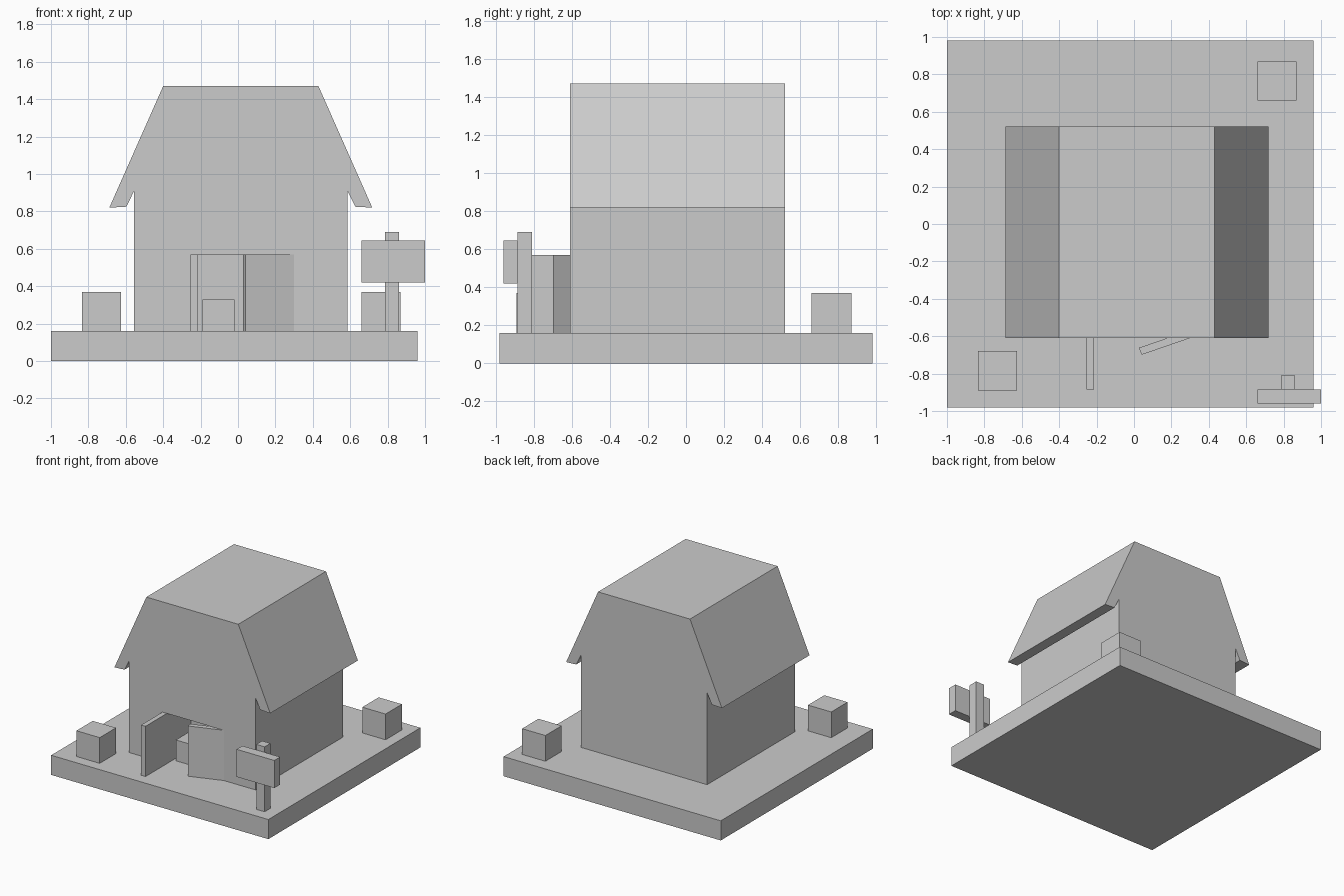
import bpy
import bmesh
from math import radians
from mathutils import Matrix, Vector

cube = bpy.data.objects.get("Cube")
if cube:
    bpy.data.objects.remove(cube, do_unlink=True)

GROUND = 0.16      # top of the ground slab
DOOR_TOP = 0.57
FRONT, BACK = -0.61, 0.52

grey = bpy.data.materials.new("plain_grey")
grey.use_nodes = True
colour = (0.6, 0.6, 0.6, 1)
grey.diffuse_color = colour
grey.node_tree.nodes["Principled BSDF"].inputs["Base Color"].default_value = colour


def finish(name, bm):
    bmesh.ops.recalc_face_normals(bm, faces=bm.faces)
    mesh = bpy.data.meshes.new(name)
    bm.to_mesh(mesh)
    bm.free()
    mesh.materials.append(grey)
    obj = bpy.data.objects.new(name, mesh)
    bpy.context.collection.objects.link(obj)
    return obj


def box(name, x, y, z):
    """Box spanning the given (low, high) ranges."""
    bm = bmesh.new()
    bmesh.ops.create_cube(bm, size=1)
    spans = (x, y, z)
    bmesh.ops.scale(bm, vec=[b - a for a, b in spans], verts=bm.verts)
    bmesh.ops.translate(bm, vec=[(a + b) / 2 for a, b in spans], verts=bm.verts)
    return finish(name, bm)


def prism(name, profile, y0, y1):
    """Extrude an x-z profile along y."""
    bm = bmesh.new()
    face = bm.faces.new([bm.verts.new((x, y0, z)) for x, z in profile])
    new = bmesh.ops.extrude_face_region(bm, geom=[face])["geom"]
    verts = [v for v in new if isinstance(v, bmesh.types.BMVert)]
    bmesh.ops.translate(bm, vec=(0, y1 - y0, 0), verts=verts)
    return finish(name, bm)


# Ground slab
box("ground_slab", (-1, 0.96), (-0.98, 0.98), (0, GROUND))

# Barn body and overhanging roof share one mirrored outline
MID = 0.015
half = [(0.57, GROUND), (0.57, 0.91), (0.612, 0.825), (0.703, 0.82), (0.415, 1.47)]
outline = [(MID + x, z) for x, z in half] + [(MID - x, z) for x, z in reversed(half)]
barn = prism("barn", outline, FRONT, BACK)

# Doorway recess cut into the front wall
cutter = box("doorway_cutter", (-0.215, 0.30), (FRONT - 0.1, FRONT + 0.31), (0.1, DOOR_TOP))
cutter.hide_render = True
cut = barn.modifiers.new("doorway", 'BOOLEAN')
cut.operation = 'DIFFERENCE'
cut.solver = 'EXACT'
cut.object = cutter
bpy.context.view_layer.objects.active = barn
bpy.ops.object.modifier_apply(modifier=cut.name)
bpy.data.objects.remove(cutter, do_unlink=True)

# Doors: one swung wide open, the other ajar
box("right_door", (-0.255, -0.215), (-0.885, FRONT), (GROUND, DOOR_TOP))
ajar = box("left_door", (0.025, 0.30), (FRONT, FRONT + 0.04), (GROUND, DOOR_TOP))
hinge = Vector((0.30, FRONT, 0))
ajar.data.transform(Matrix.Translation(hinge) @ Matrix.Rotation(radians(19), 4, 'Z')
                    @ Matrix.Translation(-hinge))

# Crates
for name, x, y, size in (("front_crate", -0.835, -0.89, 0.21),
                         ("back_crate", 0.66, 0.66, 0.21),
                         ("doorway_crate", -0.19, -0.53, 0.17)):
    box(name, (x, x + size), (y, y + size), (GROUND, GROUND + size))

# Signpost
box("sign_post", (0.785, 0.86), (-0.885, -0.81), (GROUND, 0.69))
box("sign_board", (0.66, 1.0), (-0.96, -0.885), (0.42, 0.645))
